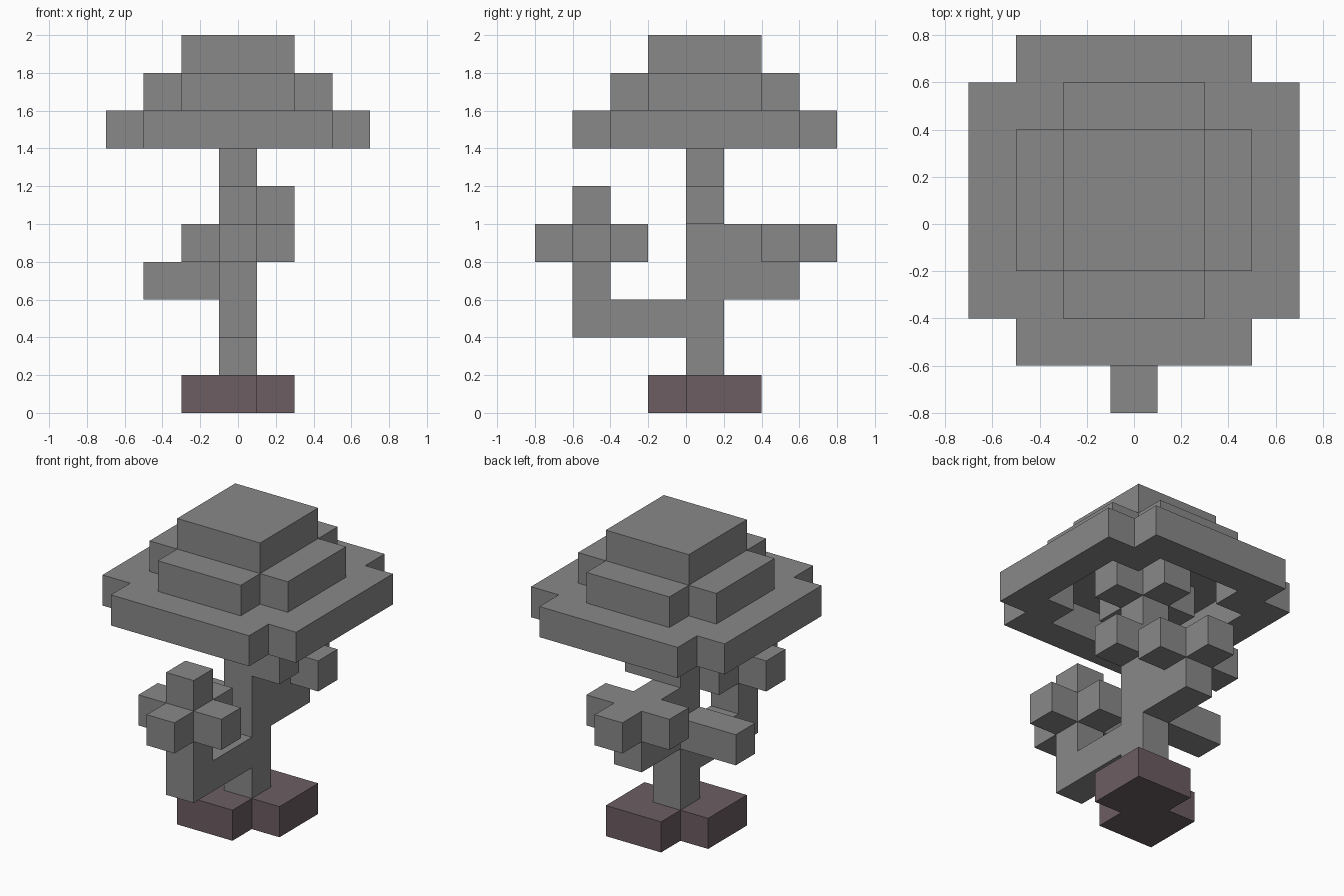
import bpy, bmesh
from mathutils import Vector

if "Cube" in bpy.data.objects:
    bpy.data.objects.remove(bpy.data.objects["Cube"])

CELL = 0.2
AXES = [Vector(a) for a in ((1, 0, 0), (0, 1, 0), (0, 0, 1))]


def material(name, rgb):
    mat = bpy.data.materials.new(name)
    mat.use_nodes = True
    mat.diffuse_color = (*rgb, 1)
    mat.node_tree.nodes["Principled BSDF"].inputs["Base Color"].default_value = (*rgb, 1)
    return mat


def box(xs, ys, zs):
    """Cells filling inclusive index ranges around the trunk column."""
    return {(x, y, z) for x in range(xs[0], xs[1] + 1)
            for y in range(ys[0], ys[1] + 1) for z in range(zs[0], zs[1] + 1)}


def rounded(r, z):
    """Square layer of cells without its four corners."""
    return {c for c in box((-r, r), (-r, r), (z, z)) if abs(c[0]) + abs(c[1]) < 2 * r}


def part(name, cells, mat):
    """Block shape made of the outer faces of a set of cells."""
    bm = bmesh.new()
    for c in sorted(cells):
        centre = Vector((c[0], c[1] + 0.5, c[2] + 0.5))
        for k in range(3):
            for s in (1, -1):
                n = AXES[k] * s
                if tuple(int(a + b) for a, b in zip(c, n)) in cells:
                    continue
                u, v = AXES[(k + 1) % 3] / 2, AXES[(k + 2) % 3] * s / 2
                mid = centre + n / 2
                corners = (mid - u - v, mid + u - v, mid + u + v, mid - u + v)
                bm.faces.new([bm.verts.new(p * CELL) for p in corners])
    bmesh.ops.remove_doubles(bm, verts=bm.verts, dist=0.001)
    bmesh.ops.dissolve_limit(bm, angle_limit=0.01, verts=bm.verts, edges=bm.edges)
    mesh = bpy.data.meshes.new(name)
    bm.to_mesh(mesh)
    bm.free()
    mesh.materials.append(mat)
    obj = bpy.data.objects.new(name, mesh)
    bpy.context.collection.objects.link(obj)
    return obj


grey = material("stone grey", (0.25, 0.25, 0.25))
brown = material("dusky brown", (0.15, 0.11, 0.124))

# Base slab with two opposite corners missing
part("base", box((-1, 1), (-1, 1), (0, 0)) - {(1, -1, 0), (-1, 1, 0)}, brown)

# Trunk with a cross of short arms under the canopy
part("trunk", box((0, 0), (0, 0), (1, 7)) | rounded(1, 7), grey)

# Front branch: out, up, and a cluster of blocks with a tip
part("front_branch",
     box((0, 0), (-3, -1), (2, 2)) | box((0, 0), (-3, -3), (3, 5))
     | box((-1, 1), (-3, -3), (4, 4)) | box((0, 0), (-4, -2), (4, 4)), grey)

# Back branch: thick arm ending in a flat cross
part("back_branch",
     box((0, 0), (1, 2), (3, 4)) | box((-1, 1), (2, 2), (4, 4))
     | {(0, 3, 4)}, grey)

# Side stubs
part("right_branch", box((-2, -1), (0, 0), (3, 3)), grey)
part("left_stub", {(1, 0, 5)}, grey)

# Canopy: hollow rim and two stepped tiers above
part("canopy_rim", rounded(3, 7) - rounded(2, 7), grey)
part("canopy_middle", rounded(2, 8), grey)
part("canopy_top", box((-1, 1), (-1, 1), (9, 9)), grey)
